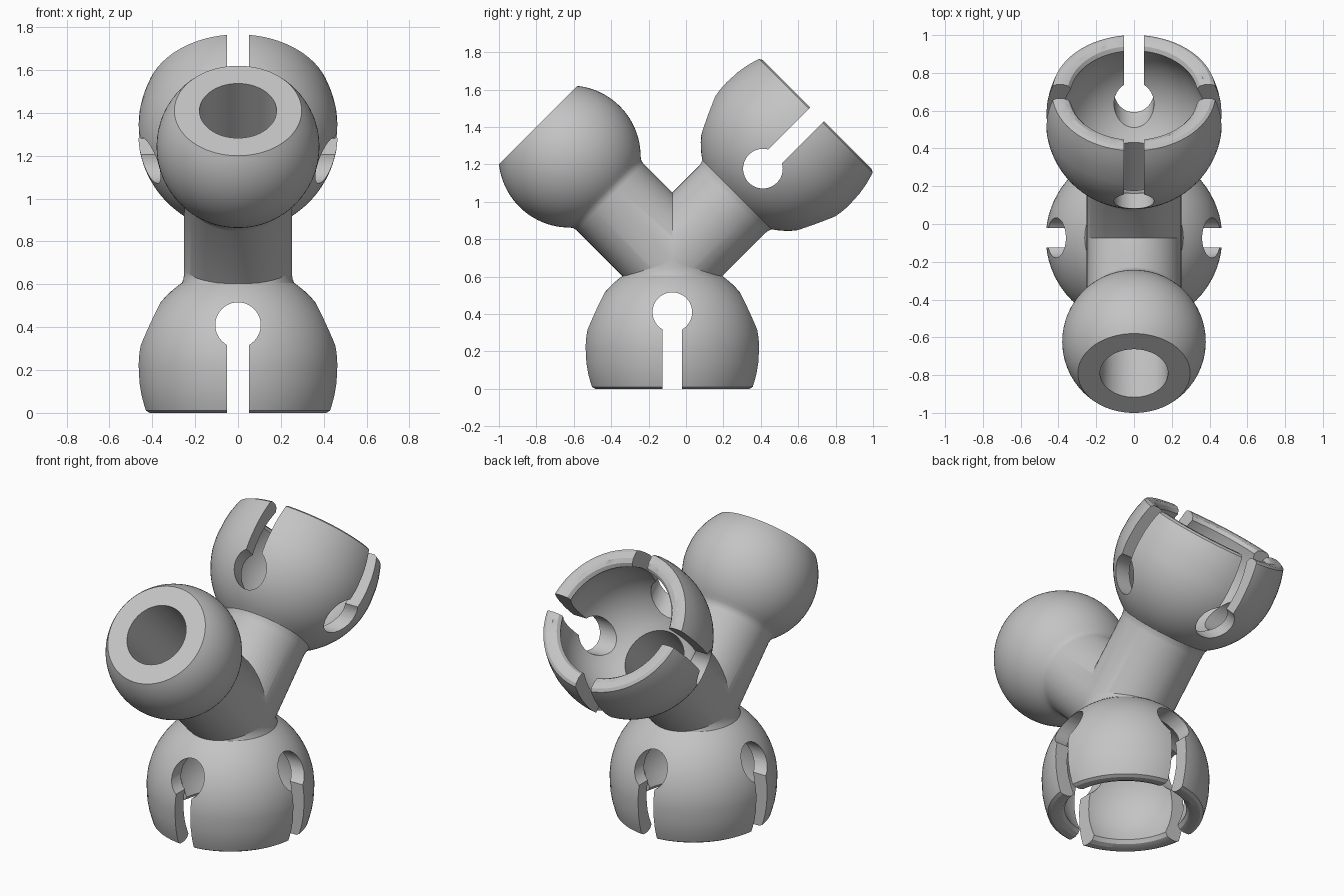
import bpy, bmesh
from math import sin, cos, pi, radians, asin, acos
from mathutils import Matrix, Vector

cube = bpy.data.objects.get("Cube")
if cube:
    bpy.data.objects.remove(cube, do_unlink=True)

JOINT = Vector((0, -0.073, 0.693))   # where the three arms meet
PIPE, BORE, SEGMENTS = 0.252, 0.18, 72
BASE_RIM, TOP_RIM, BALL_FACE = 0.693, 1.095, 1.014
DEPTH = 0.22                         # socket centre below its rim

grey = bpy.data.materials.new("plain_grey")
grey.use_nodes = True
colour = (0.55, 0.55, 0.55, 1)
grey.diffuse_color = colour
grey.node_tree.nodes["Principled BSDF"].inputs["Base Color"].default_value = colour


def frame(angle):
    """Arm frame: z runs outward from the joint."""
    return Matrix.Translation(JOINT) @ Matrix.Rotation(radians(angle), 4, 'X')


def make_object(name, bm, matrix):
    bmesh.ops.recalc_face_normals(bm, faces=bm.faces)
    bm.transform(matrix)
    mesh = bpy.data.meshes.new(name)
    bm.to_mesh(mesh)
    bm.free()
    obj = bpy.data.objects.new(name, mesh)
    mesh.materials.append(grey)
    bpy.context.collection.objects.link(obj)
    return obj


def lathe(name, profile, matrix):
    """Spin a closed (radius, distance) profile around the arm axis."""
    bm = bmesh.new()
    verts = [bm.verts.new((r, 0, t)) for r, t in profile]
    edges = [bm.edges.new(pair) for pair in zip(verts, verts[1:])]
    bmesh.ops.spin(bm, geom=verts + edges, cent=(0, 0, 0), axis=(0, 0, 1),
                   angle=2 * pi, steps=SEGMENTS, use_merge=False)
    bmesh.ops.remove_doubles(bm, verts=bm.verts, dist=0.0001)
    return make_object(name, bm, matrix)


def arc(radius, start, end, steps=14):
    """Points (radius, height) on a sphere outline between two angles."""
    angles = [start + (end - start) * i / steps for i in range(steps + 1)]
    return [(radius * cos(a), radius * sin(a)) for a in angles]


def combine(target, tool, operation):
    mod = target.modifiers.new(operation.lower(), 'BOOLEAN')
    mod.operation, mod.solver, mod.object = operation, 'EXACT', tool
    bpy.context.view_layer.objects.active = target
    bpy.ops.object.modifier_apply(modifier=mod.name)
    bpy.data.objects.remove(tool, do_unlink=True)


def socket_shell(name, rim, matrix):
    lip = [(0, 0), (0.415, 0), (0.433, 0.01), (0.441, 0.035), (0.453, 0.08), (0.463, 0.14)]
    dome = [(r, DEPTH + h) for r, h in arc(0.467, 0, radians(56))]
    neck = [(PIPE + 0.003, 0.625), (PIPE, 0.645), (PIPE, rim), (0, rim)]
    return lathe(name, [(r, rim - d) for r, d in lip + dome + neck], matrix)


def socket_cavity(name, rim, matrix):
    mouth = [(0, -0.03), (0.4, -0.03), (0.378, 0), (0.352, 0.011), (0.338, 0.032)]
    bowl = [(r, DEPTH + h) for r, h in arc(0.385, asin(-0.165 / 0.385), acos(BORE / 0.385))]
    profile = mouth + bowl + [(BORE, rim), (0, rim)]
    return lathe(name, [(r, rim - d) for r, d in profile], matrix)


def keyhole(name, rim, matrix, turn):
    """Slot with a round end, running right across the socket."""
    hole, half = 0.106, 0.052
    start = asin(half / hole)
    outline = [(half, -0.1), (-half, -0.1)]
    for i in range(41):
        a = -pi / 2 - start - (2 * pi - 2 * start) * i / 40
        outline.append((hole * cos(a), 0.41 + hole * sin(a)))
    bm = bmesh.new()
    face = bm.faces.new([bm.verts.new((x, -0.6, rim - d)) for x, d in outline])
    side = bmesh.ops.extrude_face_region(bm, geom=[face])["geom"]
    bmesh.ops.translate(bm, vec=(0, 1.2, 0),
                        verts=[v for v in side if isinstance(v, bmesh.types.BMVert)])
    return make_object(name, bm, matrix @ Matrix.Rotation(turn, 4, 'Z'))


base, back, front = frame(180), frame(-45), frame(45)

# Solid body: lower socket, rear socket arm, front ball arm
body = socket_shell("y_hose_connector", BASE_RIM, base)
combine(body, socket_shell("rear_socket", TOP_RIM, back), 'UNION')
BALL, CENTRE = 0.38, BALL_FACE - 0.237
ball = [(r, CENTRE + h) for r, h in arc(BALL, -acos(0.268 / BALL), asin(0.237 / BALL), 22)]
profile = [(0, 0), (PIPE, 0), (PIPE, 0.47), (0.257, 0.492)] + ball + [(0, BALL_FACE)]
combine(body, lathe("front_ball", profile, front), 'UNION')

# Hollows: ball bore, socket bowls, and crossed keyhole slots
bore = [(0, 0), (BORE, 0), (BORE, BALL_FACE + 0.05), (0, BALL_FACE + 0.05)]
combine(body, lathe("ball_bore", bore, front), 'DIFFERENCE')
for rim, matrix in ((BASE_RIM, base), (TOP_RIM, back)):
    combine(body, socket_cavity("socket_cavity", rim, matrix), 'DIFFERENCE')
    for turn in (0, pi / 2):
        combine(body, keyhole("keyhole_slot", rim, matrix, turn), 'DIFFERENCE')

bpy.ops.object.select_all(action='DESELECT')
body.select_set(True)
bpy.context.view_layer.objects.active = body
bpy.ops.object.shade_smooth_by_angle(angle=radians(28))
